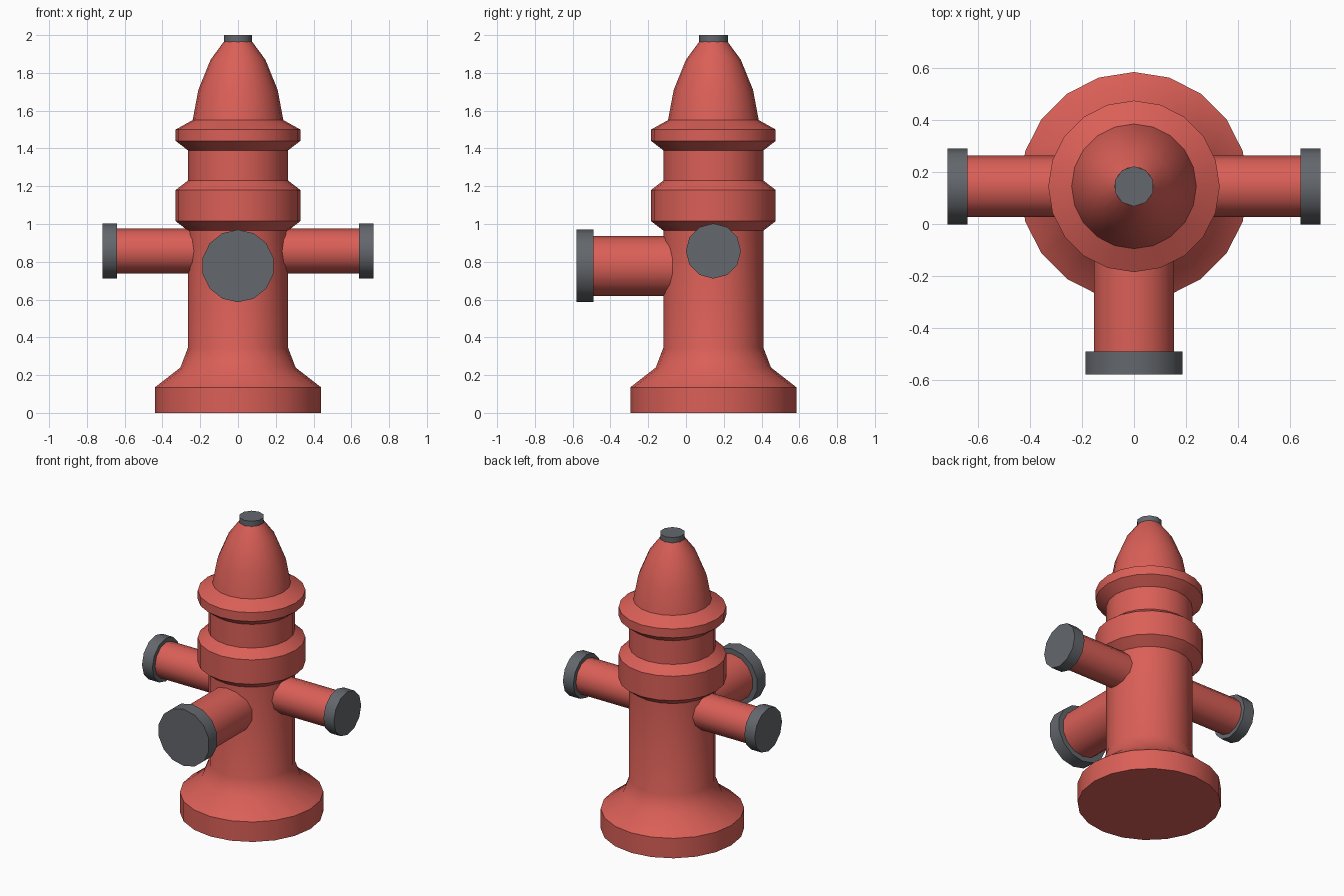
import bpy
import bmesh
from math import sin, cos, pi, radians
from mathutils import Matrix

cube = bpy.data.objects.get("Cube")
if cube:
    bpy.data.objects.remove(cube, do_unlink=True)


def make_material(name, rgb):
    mat = bpy.data.materials.new(name)
    mat.use_nodes = True
    mat.diffuse_color = (*rgb, 1)
    mat.node_tree.nodes["Principled BSDF"].inputs["Base Color"].default_value = (*rgb, 1)
    return mat


red = make_material("red paint", (0.70, 0.115, 0.095))
grey = make_material("grey metal", (0.125, 0.135, 0.15))

AXIS_Y = 0.145  # the barrel stands behind the centre


def lathe(name, profile, sides, mat, matrix):
    """Turn a (radius, height) profile into a closed solid, smooth with sharp rims."""
    bm = bmesh.new()
    rings = []
    for r, z in profile:
        angles = [2 * pi * i / sides for i in range(sides)]
        rings.append([bm.verts.new((r * sin(a), r * cos(a), z)) for a in angles])
    for low, high in zip(rings, rings[1:]):
        for i in range(sides):
            j = (i + 1) % sides
            bm.faces.new((low[i], low[j], high[j], high[i]))
    bm.faces.new(rings[0])
    bm.faces.new(rings[-1])
    bmesh.ops.recalc_face_normals(bm, faces=bm.faces)
    mesh = bpy.data.meshes.new(name)
    bm.to_mesh(mesh)
    bm.free()
    mesh.materials.append(mat)
    obj = bpy.data.objects.new(name, mesh)
    obj.matrix_world = matrix
    bpy.context.collection.objects.link(obj)
    bpy.ops.object.select_all(action='DESELECT')
    obj.select_set(True)
    bpy.context.view_layer.objects.active = obj
    bpy.ops.object.shade_smooth_by_angle(angle=radians(40))
    return obj


def outlet(name, turn, z, pipe_r, cap_r, start, end, length, sides):
    """A pipe leaving the barrel, closed by a wider cap."""
    place = Matrix.Translation((0, AXIS_Y, z)) @ turn
    lathe(name + "_pipe", [(pipe_r, 0.18), (pipe_r, start + 0.01)], sides, red, place)
    lathe(name + "_cap", [(cap_r, start), (cap_r, end)], sides, grey, place)


# Barrel with foot, two collars and domed bonnet
upright = Matrix.Translation((0, AXIS_Y, 0))
lathe("barrel", [
    (0.44, 0), (0.44, 0.135), (0.305, 0.24), (0.265, 0.345),   # flared foot
    (0.265, 0.965), (0.33, 1.015), (0.33, 1.18), (0.265, 1.23),  # lower collar
    (0.265, 1.39), (0.33, 1.44), (0.33, 1.50), (0.24, 1.55),   # upper collar
    (0.21, 1.71), (0.145, 1.87), (0.075, 1.965),               # bonnet
], 20, red, upright)

# Top nut
lathe("top_nut", [(0.077, 1.963), (0.077, 2.0)], 10, grey, upright)

# Large front outlet and two side outlets
outlet("front_outlet", Matrix.Rotation(pi / 2, 4, 'X'), 0.778,
       0.158, 0.192, 0.635, 0.725, 0.09, 14)
for side, sign in (("left", 1), ("right", -1)):
    outlet(side + "_outlet", Matrix.Rotation(sign * pi / 2, 4, 'Y'), 0.857,
           0.118, 0.146, 0.64, 0.718, 0.08, 12)
